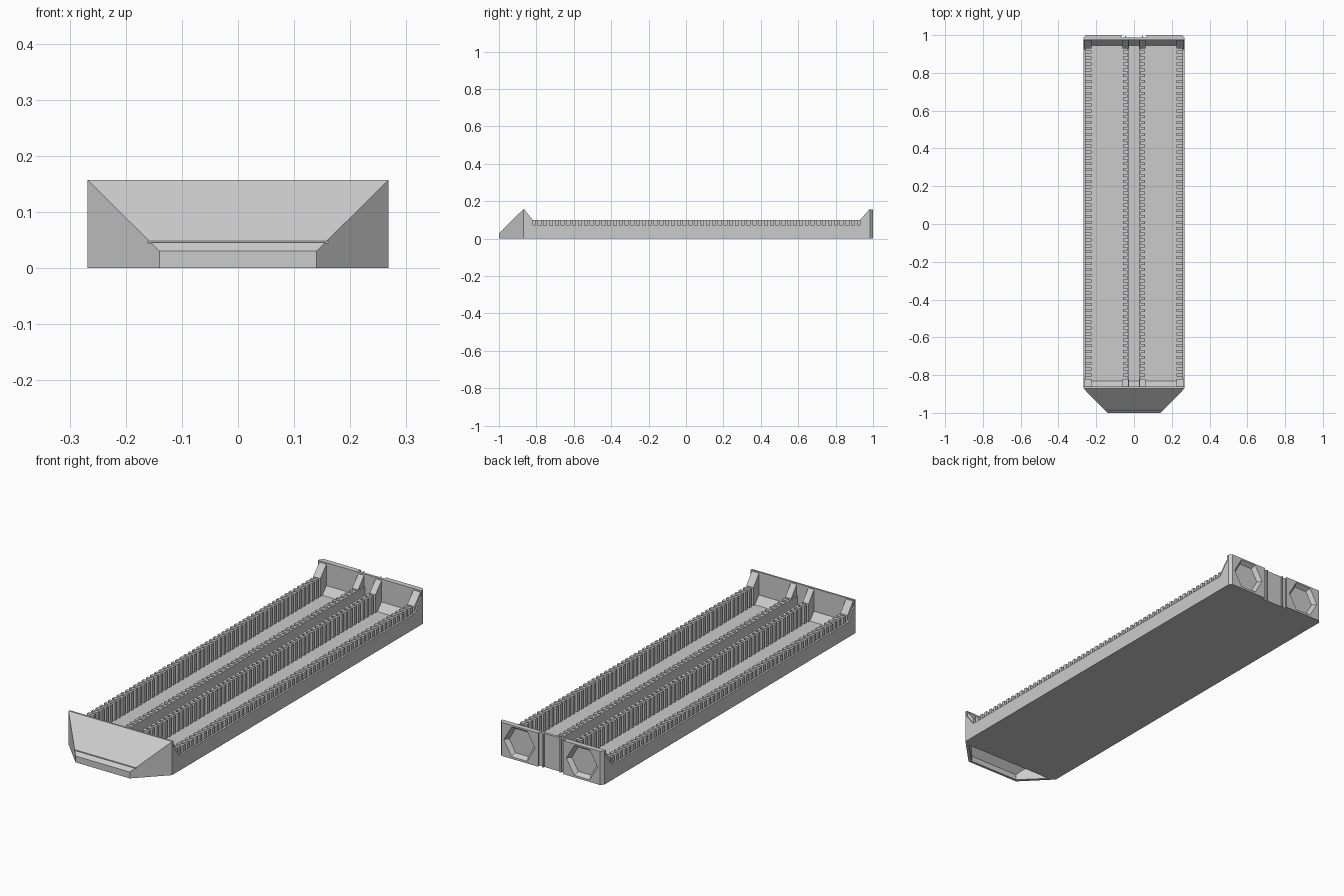
import bpy, bmesh
from mathutils import Vector

old = bpy.data.objects.get("Cube")
if old:
    bpy.data.objects.remove(old, do_unlink=True)

grey = bpy.data.materials.new("light_grey")
grey.use_nodes = True
COLOUR = (0.6, 0.6, 0.6, 1)
grey.diffuse_color = COLOUR
grey.node_tree.nodes["Principled BSDF"].inputs["Base Color"].default_value = COLOUR

W, H = 0.268, 0.157           # half width, end plate height
FRONT, BACK = -0.87, 0.975    # tray ends
FLOOR, WALL, COMB = 0.016, 0.07, 0.10


def finish(name, bm):
    bmesh.ops.recalc_face_normals(bm, faces=bm.faces)
    mesh = bpy.data.meshes.new(name)
    bm.to_mesh(mesh)
    bm.free()
    mesh.materials.append(grey)
    ob = bpy.data.objects.new(name, mesh)
    bpy.context.collection.objects.link(ob)
    return ob


def add_hull(bm, points):
    verts = [bm.verts.new(p) for p in points]
    out = bmesh.ops.convex_hull(bm, input=verts)
    bmesh.ops.dissolve_limit(bm, angle_limit=0.01, verts=verts, edges=bm.edges[:])


def hull(name, points):
    bm = bmesh.new()
    add_hull(bm, points)
    return finish(name, bm)


def add_prism(bm, profile, lo, hi):
    """Extrude a (y, z) profile along x."""
    face = bm.faces.new([bm.verts.new((lo, y, z)) for y, z in profile])
    ext = bmesh.ops.extrude_face_region(bm, geom=[face])["geom"]
    moved = [v for v in ext if isinstance(v, bmesh.types.BMVert)]
    bmesh.ops.translate(bm, verts=moved, vec=(hi - lo, 0, 0))


def prism(name, profile, lo, hi):
    bm = bmesh.new()
    add_prism(bm, profile, lo, hi)
    return finish(name, bm)


def rect(y0, y1, z0, z1):
    return [(y0, z0), (y1, z0), (y1, z1), (y0, z1)]


def cut(target, cutters):
    for c in cutters:
        c.hide_render = True
        mod = target.modifiers.new("cut", 'BOOLEAN')
        mod.operation, mod.solver, mod.object = 'DIFFERENCE', 'EXACT', c
    bpy.context.view_layer.update()
    dg = bpy.context.evaluated_depsgraph_get()
    mesh = bpy.data.meshes.new_from_object(target.evaluated_get(dg))
    target.modifiers.clear()
    target.data = mesh
    for c in cutters:
        bpy.data.objects.remove(c, do_unlink=True)


# Tray floor with sloped ends
prism("tray_floor", [(FRONT, 0), (BACK, 0), (BACK, 0.05), (BACK - 0.03, FLOOR),
                     (-0.83, FLOOR), (-0.86, 0.05), (FRONT, 0.05)], -W, W)

# Walls, comb teeth and end gussets, for each side
TEETH, START, END = 56, -0.815, 0.925
pitch = (END - START) / TEETH
for side, s in (("left", 1), ("right", -1)):
    prism(side + "_outer_wall", [(FRONT, 0), (BACK, 0), (BACK, 0.13), (END, WALL),
                                 (START, WALL), (-0.862, 0.13), (FRONT, 0.13)],
          s * W, s * 0.258)
    prism(side + "_centre_wall", rect(FRONT, BACK, 0.005, COMB), s * 0.026, s * 0.034)
    for kind, inner, outer in (("outer", 0.225, 0.26), ("centre", 0.03, 0.058)):
        bm = bmesh.new()
        for i in range(TEETH):
            y = START + (i + 0.25) * pitch
            add_prism(bm, rect(y, y + pitch * 0.5, 0.01, COMB), s * inner, s * outer)
        finish(f"{side}_{kind}_comb", bm)
        prism(f"{side}_{kind}_front_gusset", [(FRONT, 0.005), (-0.82, 0.005), (-0.82, COMB),
                                              (-0.862, H - 0.004), (FRONT, H - 0.004)],
              s * inner, s * (outer + 0.002))
        prism(f"{side}_{kind}_back_gusset", [(BACK, 0.005), (0.93, 0.005), (0.93, COMB),
                                             (BACK, 0.15)],
              s * inner, s * (outer + 0.002))

# Front plate
prism("front_plate", rect(FRONT, -0.861, 0, H), -W, W)

# Hollow chamfered nose with a thin groove across its slope
def nose_points(y0, w0, z0, y1, w1, z1, base):
    return [(s * w, y, z) for s in (-1, 1)
            for w, y, top in ((w0, y0, z0), (w1, y1, z1)) for z in (base, top)]

nose = hull("front_nose", nose_points(-1, 0.14, 0.03, FRONT, W, H, 0))
hollow = hull("nose_hollow", nose_points(-0.988, 0.13, 0.026, -0.885, 0.234, 0.129, -0.02))
groove = prism("nose_groove", [(-0.990, 0.048), (-0.979, 0.043), (-0.979, 0.048)],
               -0.2, 0.2)
cut(nose, [hollow, groove])

# Back plate with chamfered corners, hexagonal pockets and a centre slot
back = hull("back_plate", [(s * x, y, z) for s in (-1, 1) for z in (0, H)
                           for x, y in ((W, BACK), (W, 0.985), (0.255, 1.0))])


def hex_pocket(cx):
    bm = bmesh.new()
    cone = bmesh.ops.create_cone(bm, cap_ends=True, segments=6,
                                 radius1=0.066, radius2=0.083, depth=0.022)
    for v in cone["verts"]:
        x, y, z = v.co
        # regular hexagon with points to the sides
        v.co = Vector((cx + y, 0.992 + z, 0.08 + x))
    return finish("hex_pocket", bm)


slot = hull("slot", [(s * x, y, z) for s in (-1, 1) for z in (-0.01, H + 0.01)
                     for x, y in ((0.07, 0.987), (0.06, 1.01))])
cut(back, [hex_pocket(0.162), hex_pocket(-0.162), slot])

# Small raised rails inside the slot
for side, s in (("left", 1), ("right", -1)):
    prism(side + "_slot_rail", rect(0.98, 0.994, 0, H), s * 0.042, s * 0.048)
